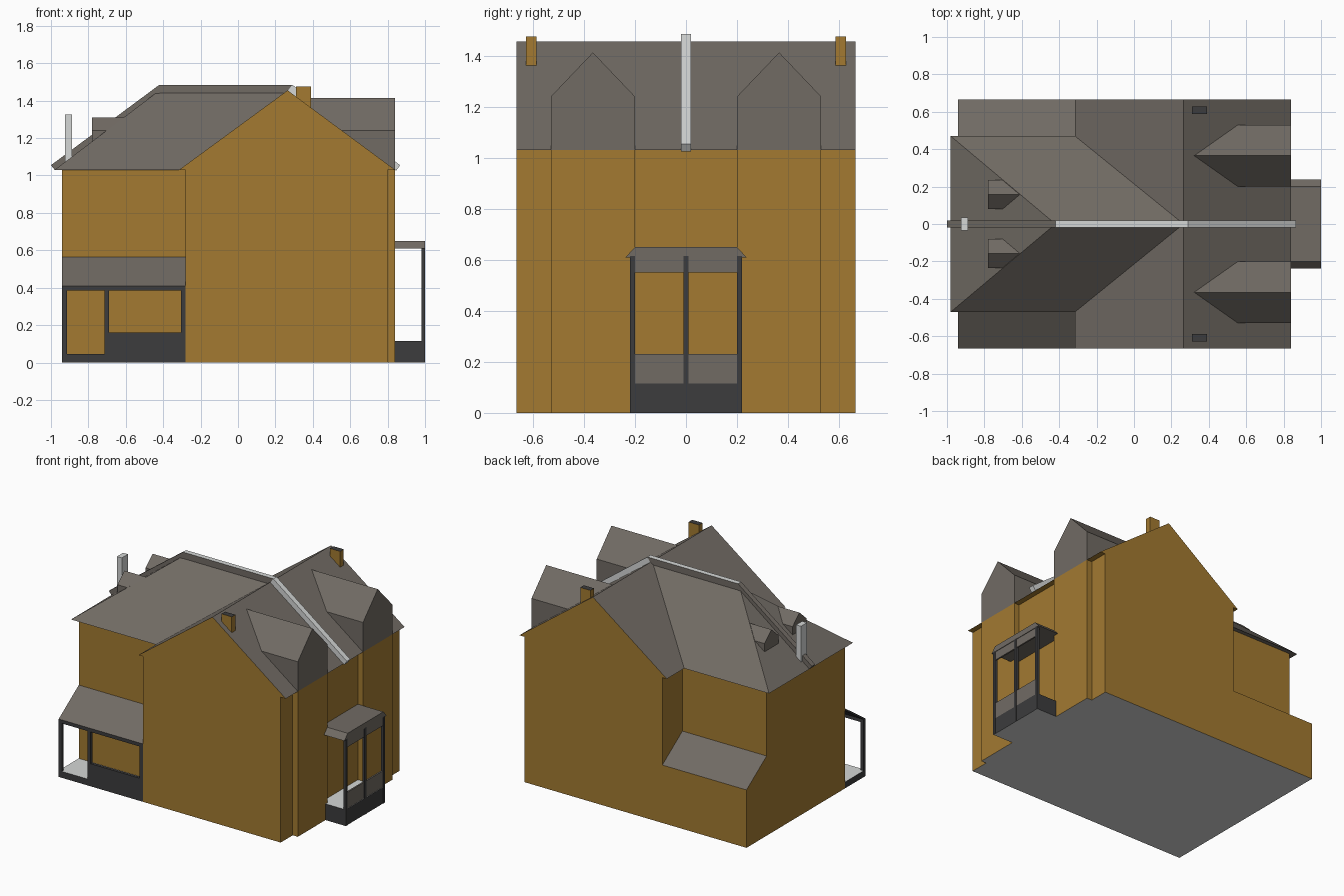
import bpy, bmesh
from mathutils import Vector

if "Cube" in bpy.data.objects:
    bpy.data.objects.remove(bpy.data.objects["Cube"])


def material(name, rgb):
    m = bpy.data.materials.new(name)
    lin = [((c / 255 + 0.055) / 1.055) ** 2.4 for c in rgb]
    m.diffuse_color = (*lin, 1)
    m.use_nodes = True
    m.node_tree.nodes["Principled BSDF"].inputs["Base Color"].default_value = m.diffuse_color
    return m


MATS = [material("ochre wall", (163, 122, 49)), material("grey roof", (113, 107, 100)),
        material("charcoal frame", (60, 60, 61)), material("pale stone", (213, 215, 214))]
WALL, ROOF, DARK, PALE = range(4)


def finish(name, bm, mat, top=None):
    """Colour the faces: base colour, optional upward-face colour, pale underside at ground."""
    bmesh.ops.recalc_face_normals(bm, faces=bm.faces)
    bm.normal_update()
    for f in bm.faces:
        f.material_index = mat
        if top is not None and f.normal.z > 0.3:
            f.material_index = top
        if f.calc_center_median().z < 0.001:
            f.material_index = PALE
    me = bpy.data.meshes.new(name)
    bm.to_mesh(me)
    bm.free()
    for m in MATS:
        me.materials.append(m)
    ob = bpy.data.objects.new(name, me)
    bpy.context.collection.objects.link(ob)
    return ob


def prism(name, pts, axis, lo, hi, mat, top=None):
    """Extrude a profile: (x, z) points along y, or (y, z) points along x."""
    bm = bmesh.new()
    place = (lambda a, z: (a, lo, z)) if axis == 'y' else (lambda a, z: (lo, a, z))
    face = bm.faces.new([bm.verts.new(place(*p)) for p in pts])
    ext = bmesh.ops.extrude_face_region(bm, geom=[face], use_keep_orig=True)
    step = Vector((0, hi - lo, 0)) if axis == 'y' else Vector((hi - lo, 0, 0))
    bmesh.ops.translate(bm, vec=step,
                        verts=[v for v in ext['geom'] if isinstance(v, bmesh.types.BMVert)])
    return finish(name, bm, mat, top)


def box(name, x0, x1, y0, y1, z0, z1, mat, top=None):
    return prism(name, [(x0, z0), (x1, z0), (x1, z1), (x0, z1)], 'y', y0, y1, mat, top)


EAVE, RIDGE = 1.03, 1.455

# Main gabled block, roof faces coloured by direction
prism("main_block", [(-.28, 0), (.80, 0), (.80, EAVE), (.84, EAVE), (.265, RIDGE),
                     (-.315, EAVE), (-.28, EAVE)], 'y', -.665, .665, WALL, ROOF)

# Left wing and its hipped roof
box("wing_walls", -.94, -.27, -.44, .44, 0, EAVE, WALL)
bm = bmesh.new()
a, b, c, d = [bm.verts.new((x, y, EAVE)) for x, y in
              ((-.98, -.47), (-.315, -.47), (-.315, .47), (-.98, .47))]
p, q = bm.verts.new((.265, 0, RIDGE)), bm.verts.new((-.42, 0, RIDGE))
for loop in ((a, b, p, q), (d, a, q), (c, d, q, p), (a, d, c, b)):
    bm.faces.new(loop)
finish("wing_hip_roof", bm, ROOF)

# Ridge cappings over the hip, the ridge and the right slope
prism("ridge_cap", [(-.42, 1.44), (.265, 1.44), (.29, 1.485), (-.42, 1.485)],
      'y', -.018, .018, ROOF, PALE)
prism("hip_cap", [(-.98, 1.03), (-.42, 1.44), (-.42, 1.485), (-1.0, 1.055)],
      'y', -.018, .018, ROOF)
prism("slope_cap", [(.265, 1.45), (.845, 1.025), (.867, 1.055), (.29, 1.485)],
      'y', -.019, .019, PALE)


def dormer(name, mid, half, base, eave, peak, x0, x1):
    prism(name, [(mid - half, base), (mid + half, base), (mid + half, eave),
                 (mid, peak), (mid - half, eave)], 'x', x0, x1, ROOF)


# Mirrored parts: bays, dormers, chimneys
for s, side in ((-1, "front"), (1, "back")):
    y0, y1 = sorted((s * .20, s * .53))
    box(side + "_bay", .78, .84, y0, y1, 0, EAVE, WALL)
    dormer(side + "_bay_dormer", s * .365, .165, EAVE, 1.24, 1.413, .30, .84)
    dormer(side + "_small_dormer", s * .157, .078, 1.12, 1.24, 1.31, -.78, -.56)
    box(side + "_chimney", .31, .39, s * .607 - .02, s * .607 + .02, 1.34, 1.475, WALL, DARK)

# Pale flue on the hip end
box("flue", -.925, -.887, -.034, .034, 1.05, 1.325, PALE)

# Back lean-to, solid
prism("back_lean_to", [(.43, 0), (.665, 0), (.665, .41), (.44, .565), (.43, .565)],
      'x', -.94, -.28, WALL, ROOF)

# Front veranda: floor, low wall, posts, beam and sloping roof
box("veranda_floor", -.94, -.28, -.665, -.44, 0, .045, DARK, PALE)
box("veranda_low_wall", -.715, -.28, -.665, -.645, 0, .16, DARK)
for i, x in enumerate((-.94, -.715, -.305)):
    box("veranda_post_%d" % i, x, x + .025, -.665, -.645, 0, .40, DARK)
box("veranda_beam", -.94, -.28, -.665, -.645, .385, .41, DARK)
prism("veranda_roof", [(-.665, .41), (-.44, .565), (-.44, .55), (-.665, .395)],
      'x', -.94, -.28, DARK, ROOF)

# Right-hand porch: base, posts, panels and roof
box("porch_base", .79, .998, -.22, .22, 0, .115, DARK, PALE)
for i, y in enumerate((-.21, 0, .21)):
    box("porch_post_%d" % i, .982, 1.0, y - .01, y + .01, 0, .615, DARK)
box("porch_panel", .985, .996, -.20, .20, .115, .23, ROOF)
box("porch_fascia", .985, .996, -.20, .20, .55, .62, ROOF)
prism("porch_roof", [(-.237, .61), (.237, .61), (.20, .65), (-.20, .65)],
      'x', .79, 1.0, ROOF)
